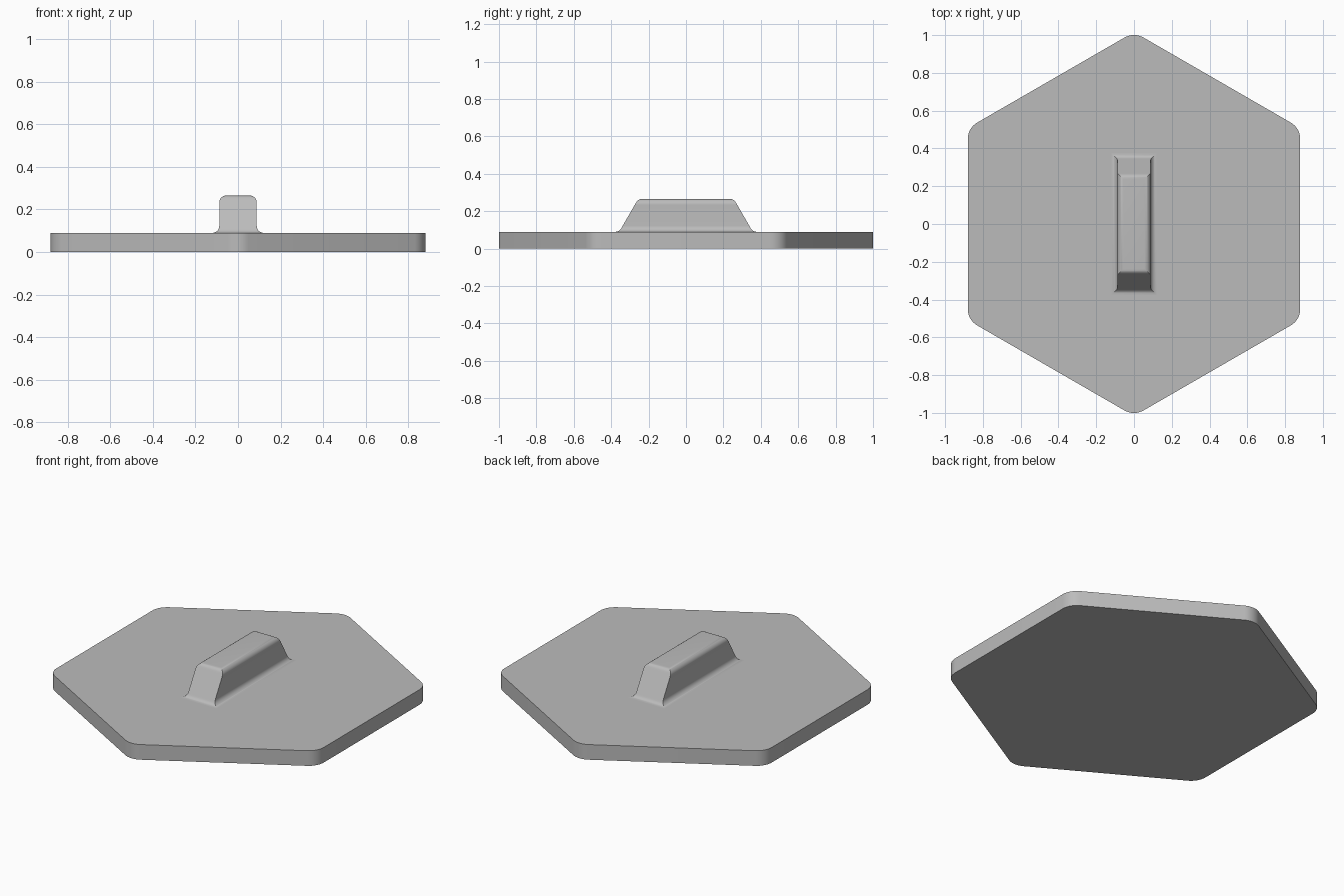
import bpy, bmesh
from math import sin, cos, tan, sqrt, radians

cube = bpy.data.objects.get("Cube")
if cube:
    bpy.data.objects.remove(cube, do_unlink=True)

# One grey for the whole model
grey = bpy.data.materials.new("light grey")
grey.use_nodes = True
GREY = (0.5, 0.5, 0.5, 1)
grey.diffuse_color = GREY
grey.node_tree.nodes["Principled BSDF"].inputs["Base Color"].default_value = GREY


def loft(name, rings):
    """Skin a stack of closed rings and cap both ends."""
    bm = bmesh.new()
    rows = [[bm.verts.new(p) for p in ring] for ring in rings]
    n = len(rows[0])
    for low, high in zip(rows, rows[1:]):
        for i in range(n):
            j = (i + 1) % n
            bm.faces.new((low[i], low[j], high[j], high[i]))
    bm.faces.new(rows[0][::-1])
    bm.faces.new(rows[-1])
    bmesh.ops.recalc_face_normals(bm, faces=bm.faces[:])
    mesh = bpy.data.meshes.new(name)
    bm.to_mesh(mesh)
    bm.free()
    mesh.materials.append(grey)
    obj = bpy.data.objects.new(name, mesh)
    bpy.context.collection.objects.link(obj)
    bpy.ops.object.select_all(action="DESELECT")
    obj.select_set(True)
    bpy.context.view_layer.objects.active = obj
    bpy.ops.object.shade_smooth_by_angle(angle=radians(30))
    return obj


# Hexagonal plate with rounded corners, points toward front and back
THICK, APOTHEM, CORNER, STEPS = 0.09, 0.88, 0.1, 8
reach = (APOTHEM - CORNER) / cos(radians(30))
outline = []
for k in range(6):
    mid = radians(30 + 60 * k)
    for s in range(STEPS + 1):
        a = mid + radians(-30 + 60 * s / STEPS)
        outline.append((reach * cos(mid) + CORNER * cos(a),
                        reach * sin(mid) + CORNER * sin(a)))
loft("hexagon_plate", [[(x, y, z) for x, y in outline] for z in (0, THICK)])

# Grip bar: upright sides, sloped ends, flared foot and rounded top edges
HALF_W, HALF_L, HEIGHT, R = 0.088, 0.357, 0.175, 0.032
SLOPE = tan(radians(30))


def arc(h):
    return sqrt(max(0, R * R - (R - h) ** 2))


def half_size(h):
    """Half width and half length of the grip at height h above the plate."""
    d = HEIGHT - h
    x, y = HALF_W, HALF_L - h * SLOPE
    if h < R:
        x = HALF_W + R - arc(h)
    if h < R / 2:
        y = HALF_L + R * SLOPE - arc(h)
    if d < R:
        x = HALF_W - R + arc(d)
    if d < R / 2:
        y = HALF_L - HEIGHT * SLOPE - R * SLOPE + arc(d)
    return x, y


curve = [R * (1 - cos(radians(90 * i / 9))) for i in range(10)]
levels = curve + [HEIGHT - h for h in reversed(curve)]
rings = []
for h in levels:
    x, y = half_size(h)
    z = THICK + h
    rings.append([(-x, -y, z), (x, -y, z), (x, y, z), (-x, y, z)])
loft("grip_bar", rings)
